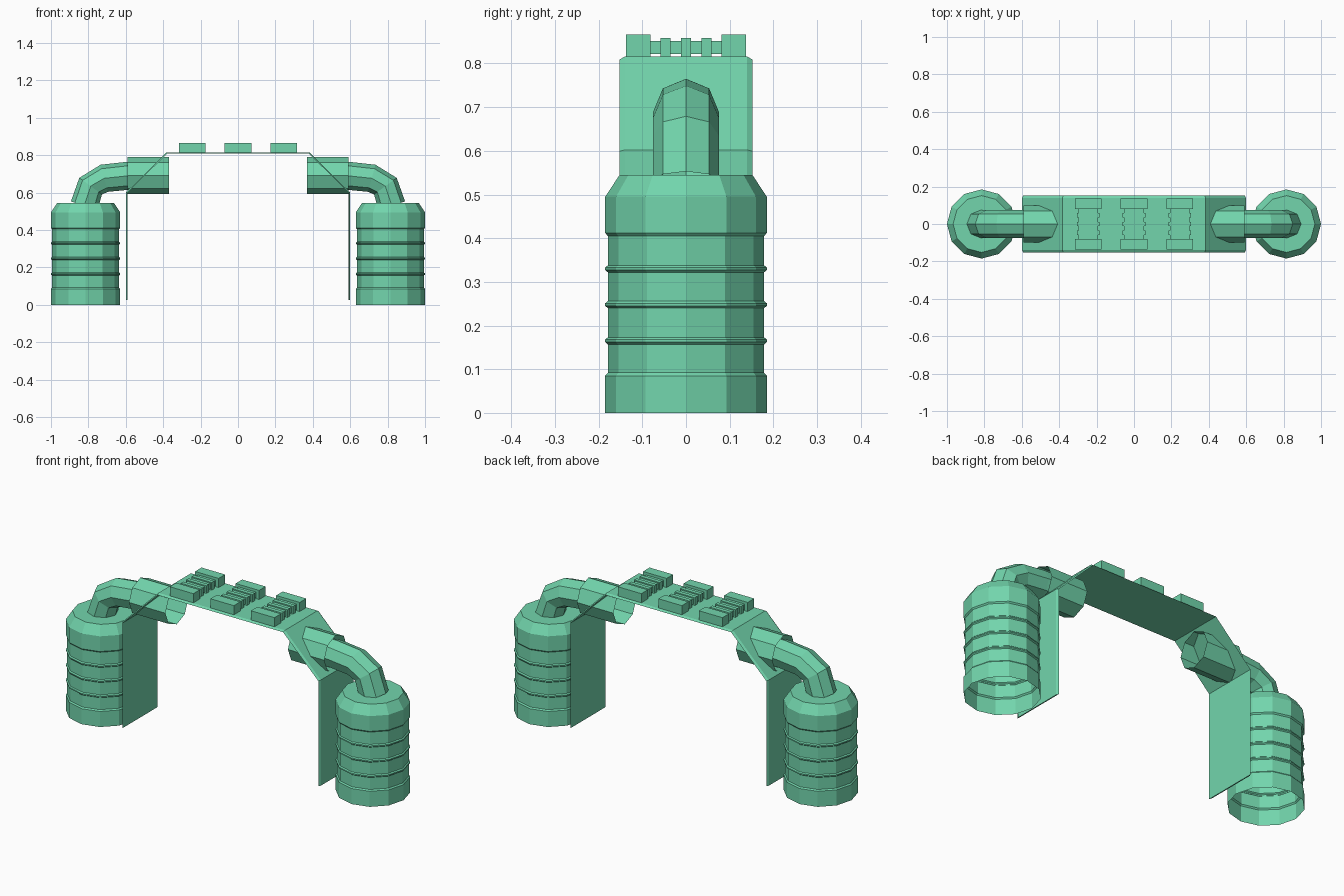
import bpy, bmesh, math
from mathutils import Vector

if "Cube" in bpy.data.objects:
    bpy.data.objects.remove(bpy.data.objects["Cube"])

green = bpy.data.materials.new("mint_green")
green.diffuse_color = (0.168, 0.665, 0.413, 1)
green.use_nodes = True
green.node_tree.nodes["Principled BSDF"].inputs["Base Color"].default_value = green.diffuse_color


def loft(name, rings, closed=True, cap_start=False, cap_end=False):
    """Skin a list of equal-length point rings into one flat-shaded object."""
    bm = bmesh.new()
    vr = [[bm.verts.new(p) for p in r] for r in rings]
    n = len(rings[0])
    for a, b in zip(vr, vr[1:]):
        for i in range(n if closed else n - 1):
            j = (i + 1) % n
            bm.faces.new((a[i], a[j], b[j], b[i]))
    if cap_start:
        bm.faces.new(vr[0])
    if cap_end:
        bm.faces.new(vr[-1])
    bmesh.ops.recalc_face_normals(bm, faces=bm.faces)
    me = bpy.data.meshes.new(name)
    bm.to_mesh(me)
    bm.free()
    me.materials.append(green)
    ob = bpy.data.objects.new(name, me)
    bpy.context.collection.objects.link(ob)
    return ob


def tube(name, path, radius, sides=8):
    """Tube along points (x, z) in the y = 0 plane."""
    pts = [Vector((x, 0, z)) for x, z in path]
    rings = []
    for i, p in enumerate(pts):
        t = (pts[min(i + 1, len(pts) - 1)] - pts[max(i - 1, 0)]).normalized()
        nrm = Vector((-t.z, 0, t.x))
        rings.append([p + nrm * radius * math.cos(a) + Vector((0, radius * math.sin(a), 0))
                      for a in (2 * math.pi * k / sides for k in range(sides))])
    return loft(name, rings)


def box(name, x0, x1, y0, y1, z0, z1):
    return loft(name, [[(x0, y0, z), (x1, y0, z), (x1, y1, z), (x0, y1, z)] for z in (z0, z1)],
                cap_start=True, cap_end=True)


# canister outline (radius, height), with three thin ribs
profile = [(0.185, 0), (0.185, 0.085), (0.179, 0.092)]
for z in (0.165, 0.248, 0.33):
    profile += [(0.179, z - 0.008), (0.185, z - 0.003), (0.185, z + 0.003), (0.179, z + 0.008)]
profile += [(0.179, 0.405), (0.185, 0.412), (0.185, 0.495), (0.152, 0.545)]

for side, s in (("left", -1), ("right", 1)):
    # hollow canister, open underneath
    loft("canister_" + side,
         [[(s * 0.815 + r * math.cos(a), r * math.sin(a), z)
           for a in (2 * math.pi * k / 12 for k in range(12))] for r, z in profile],
         cap_end=True)
    # bent pipe and the wide sleeve it slides into
    tube("pipe_" + side, [(s * 0.822, 0.53), (s * 0.788, 0.635), (s * 0.715, 0.677),
                          (s * 0.59, 0.69), (s * 0.56, 0.69)], 0.075)
    tube("sleeve_" + side, [(s * 0.59, 0.692), (s * 0.37, 0.692)], 0.098)

# folded thin strap with bevelled edges
outer = [(-0.598, 0.025), (-0.598, 0.602), (-0.382, 0.816), (0.382, 0.816), (0.598, 0.602), (0.598, 0.025)]
inner = [(-0.592, 0.025), (-0.592, 0.599), (-0.379, 0.809), (0.379, 0.809), (0.592, 0.599), (0.592, 0.025)]
loft("strap", [[(o[0], -0.14, o[1]), (o[0], 0.14, o[1]), (i[0], 0.152, i[1]), (i[0], -0.152, i[1])]
               for o, i in zip(outer, inner)], cap_start=True, cap_end=True)

# three ribbed buckles on top of the strap
for n, cx in enumerate((-0.245, 0, 0.245)):
    for end, s in (("front", -1), ("back", 1)):
        y0, y1 = sorted((s * 0.081, s * 0.137))
        box(f"buckle_block_{end}_{n}", cx - 0.071, cx + 0.071, y0, y1, 0.813, 0.866)
    box(f"buckle_core_{n}", cx - 0.053, cx + 0.053, -0.082, 0.082, 0.822, 0.852)
    for k in (-1, 0, 1):
        y = k * 0.047
        box(f"buckle_rib_{n}_{k + 1}", cx - 0.061, cx + 0.061, y - 0.011, y + 0.011, 0.816, 0.858)
